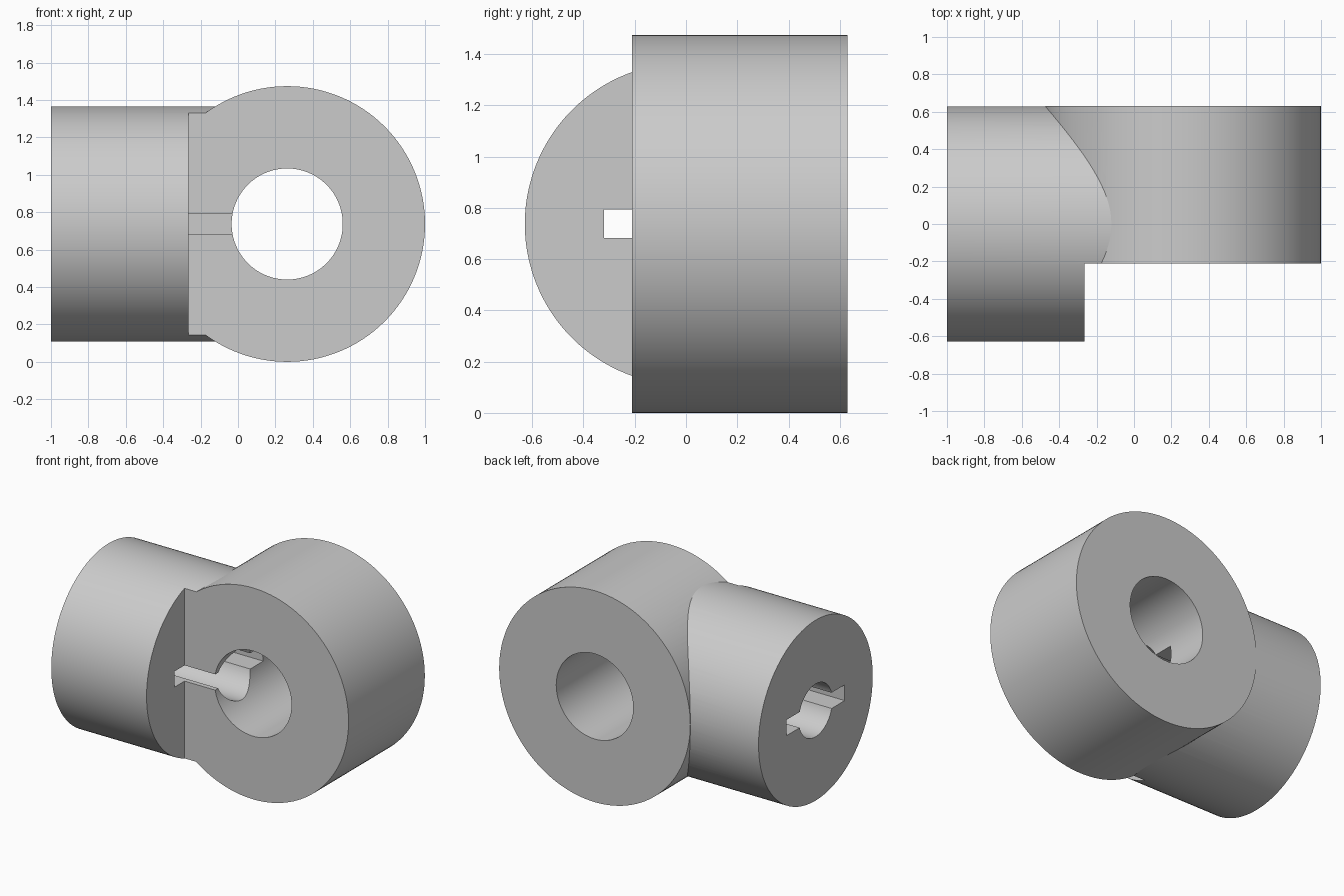
import bpy
from math import pi, radians

cube = bpy.data.objects.get("Cube")
if cube:
    bpy.data.objects.remove(cube, do_unlink=True)

AXIS_Z = 0.737    # height shared by both cylinder axes
RING_X = 0.263    # centre of the ring
FRONT_Y = -0.21   # front face of the ring

grey = bpy.data.materials.new("plain_grey")
grey.use_nodes = True
grey.diffuse_color = (0.6, 0.6, 0.6, 1)
grey.node_tree.nodes["Principled BSDF"].inputs["Base Color"].default_value = (0.6, 0.6, 0.6, 1)


def finish(name):
    obj = bpy.context.object
    obj.name = name
    obj.data.materials.append(grey)
    return obj


def cylinder(name, axis, radius, start, end, offset=0):
    """Cylinder along x or y, from start to end on that axis."""
    mid = (start + end) / 2
    along_x = axis == "x"
    bpy.ops.mesh.primitive_cylinder_add(
        vertices=128, radius=radius, depth=end - start,
        location=(mid, offset, AXIS_Z) if along_x else (offset, mid, AXIS_Z),
        rotation=(0, pi / 2, 0) if along_x else (pi / 2, 0, 0))
    return finish(name)


def box(name, low, high):
    bpy.ops.mesh.primitive_cube_add(size=1, location=[(a + b) / 2 for a, b in zip(low, high)])
    obj = finish(name)
    obj.scale = [b - a for a, b in zip(low, high)]
    return obj


def combine(target, other, operation):
    """Apply a boolean and remove the helper."""
    mod = target.modifiers.new(operation.lower(), "BOOLEAN")
    mod.operation = operation
    mod.solver = "EXACT"
    mod.object = other
    bpy.context.view_layer.update()
    bpy.context.view_layer.objects.active = target
    bpy.ops.object.modifier_apply(modifier=mod.name)
    bpy.data.objects.remove(other, do_unlink=True)


# Ring body joined to the side shaft
body = cylinder("ring_and_shaft", "y", 0.737, -0.3, 0.63, RING_X)
combine(body, cylinder("shaft", "x", 0.629, -1, 0.2), "UNION")

# Step in front of the ring, large bore, small bore and keyway
combine(body, box("step_cutter", (-0.265, -1, -0.5), (1.5, FRONT_Y, 2)), "DIFFERENCE")
combine(body, cylinder("ring_bore_cutter", "y", 0.297, -1, 1, RING_X), "DIFFERENCE")
combine(body, cylinder("shaft_bore_cutter", "x", 0.184, -1.2, RING_X), "DIFFERENCE")
combine(body, box("keyway_cutter", (-1.3, -0.32, AXIS_Z - 0.054),
                  (0.2, 0.32, AXIS_Z + 0.056)), "DIFFERENCE")

# Smooth curved walls with crisp edges
bpy.ops.object.select_all(action="DESELECT")
body.select_set(True)
bpy.context.view_layer.objects.active = body
bpy.ops.object.shade_smooth_by_angle(angle=radians(30))
